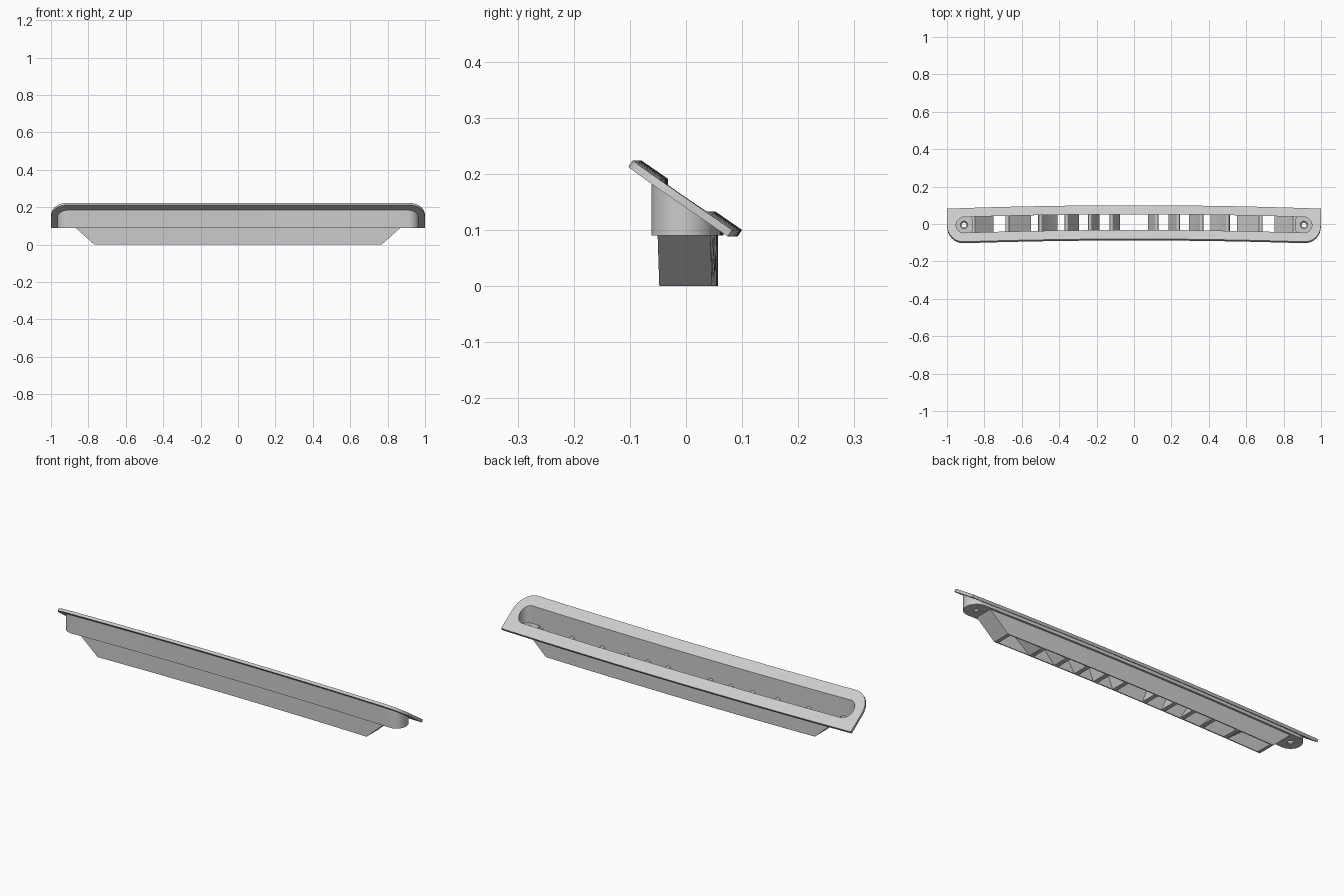
import bpy, bmesh, math

if "Cube" in bpy.data.objects:
    bpy.data.objects.remove(bpy.data.objects["Cube"])

grey = bpy.data.materials.new("light_grey_plastic")
grey.use_nodes = True
COLOUR = (0.6, 0.6, 0.6, 1)
grey.diffuse_color = COLOUR
grey.node_tree.nodes["Principled BSDF"].inputs["Base Color"].default_value = COLOUR

END_X = 0.909      # centre of the rounded ends, also of the screw holes
R_IN, R_OUT, R_STEM, R_FLANGE = 0.042, 0.057, 0.047, 0.09
FLOOR = 0.09
SLOPE = 0.69


def bow(x):
    """Gentle sideways arc of the whole vent."""
    return 0.01 - 0.018 * x * x


def plane(u):
    """Height of the tilted flange top."""
    return 0.162 - SLOPE * u


def finish(name, bm):
    for v in bm.verts:
        v.co.y += bow(v.co.x)
    bmesh.ops.recalc_face_normals(bm, faces=bm.faces)
    mesh = bpy.data.meshes.new(name)
    bm.to_mesh(mesh)
    bm.free()
    obj = bpy.data.objects.new(name, mesh)
    bpy.context.collection.objects.link(obj)
    mesh.materials.append(grey)
    bpy.ops.object.select_all(action='DESELECT')
    obj.select_set(True)
    bpy.context.view_layer.objects.active = obj
    bpy.ops.object.shade_smooth_by_angle(angle=math.radians(30))
    return obj


def loft(name, rings):
    """Join closed rings in a loop, the last one back to the first."""
    bm = bmesh.new()
    loops = [[bm.verts.new(p) for p in ring] for ring in rings]
    n = len(loops[0])
    for a, b in zip(loops, loops[1:] + loops[:1]):
        for i in range(n):
            j = (i + 1) % n
            bm.faces.new((a[i], a[j], b[j], b[i]))
    return finish(name, bm)


def outline(r, square_back=False, arc=16, side=32):
    """Long slot outline; the back corners can be square."""
    right = []
    for i in range(arc + 1):
        a = math.pi / 2 - math.pi * i / arc
        c, s = math.cos(a), math.sin(a)
        k = r / max(c, s) if square_back and s > 0 else r
        right.append((END_X + k * c, k * s))
    front = [(END_X * (1 - 2 * i / side), -r) for i in range(1, side)]
    left = [(-x, y) for x, y in reversed(right)]
    back = [(-x, r) for x, y in front]
    return right + front + left + back


def flat(pts, z):
    return [(x, y, z) for x, y in pts]


def tilted(pts, drop=0.0):
    return [(x, y, plane(y) - drop) for x, y in pts]


# Tilted flange and the upright trough below it
THICK = 0.014
norm = math.hypot(1, SLOPE)
inner, outer = outline(R_IN), outline(R_OUT)
rim_top = tilted(outline(R_FLANGE, True))
rim_bottom = [(x, y - THICK * SLOPE / norm, z - THICK / norm) for x, y, z in rim_top]
loft("flange_and_trough", [
    flat(inner, FLOOR), tilted(inner), rim_top, rim_bottom,
    tilted(outer, THICK * norm), flat(outer, FLOOR)])


# Screw pads closing both trough ends
def pad_edge(side, reach=0.045, n=32):
    pts = []
    for i in range(n):
        a = 2 * math.pi * i / n
        c, s = math.cos(a), math.sin(a)
        k = R_IN if c >= 0 else min(reach / max(-c, 0.001), R_IN / max(abs(s), 0.001))
        pts.append((side * (END_X + k * c), k * s))
    return pts


def hole(side, r, n=32):
    return [(side * (END_X + r * math.cos(2 * math.pi * i / n)),
             r * math.sin(2 * math.pi * i / n)) for i in range(n)]


for side, label in ((1, "left"), (-1, "right")):
    loft(label + "_screw_pad", [
        flat(pad_edge(side), FLOOR), flat(pad_edge(side), FLOOR + 0.01),
        flat(hole(side, 0.02), FLOOR + 0.01), flat(hole(side, 0.013), FLOOR)])


def block(name, bottom, top, z1, u0, u1, n=1, crown=0.0):
    """Slanted block in x and z, spanning u0 to u1 in y, with an optional round top."""
    bm = bmesh.new()
    cols = []
    for i in range(n + 1):
        t = i / n
        xb = bottom[0] + t * (bottom[1] - bottom[0])
        xt = top[0] + t * (top[1] - top[0])
        z = z1 + crown * math.sqrt(max(0, 1 - (2 * t - 1) ** 2))
        cols.append([bm.verts.new(p) for p in
                     ((xb, u0, 0), (xb, u1, 0), (xt, u1, z), (xt, u0, z))])
    for a, b in zip(cols, cols[1:]):
        for i in range(4):
            j = (i + 1) % 4
            bm.faces.new((a[i], a[j], b[j], b[i]))
    bm.faces.new(cols[0])
    bm.faces.new(cols[-1])
    return finish(name, bm)


# Stem: long side walls and slanted end walls
for s, label in ((-1, "front"), (1, "back")):
    block(label + "_stem_wall", (-0.768, 0.768), (-0.868, 0.868), FLOOR,
          s * R_IN, s * R_STEM, 32)

# Louvres fan outwards from the middle: (bottom x, top x)
LOUVRES = [(0.075, 0.11), (0.185, 0.225), (0.295, 0.35), (0.41, 0.49), (0.55, 0.665)]
WIDTH = 0.022
for s, label in ((1, "left"), (-1, "right")):
    block(label + "_end_wall", (s * 0.75, s * 0.768), (s * 0.85, s * 0.868), FLOOR,
          -R_IN, R_IN)
    for i, (b, t) in enumerate(LOUVRES):
        block(f"{label}_louvre_{i + 1}", (s * b, s * (b + WIDTH)), (s * t, s * (t + WIDTH)),
              FLOOR - 0.002, -R_IN, R_IN, 8, 0.01)
